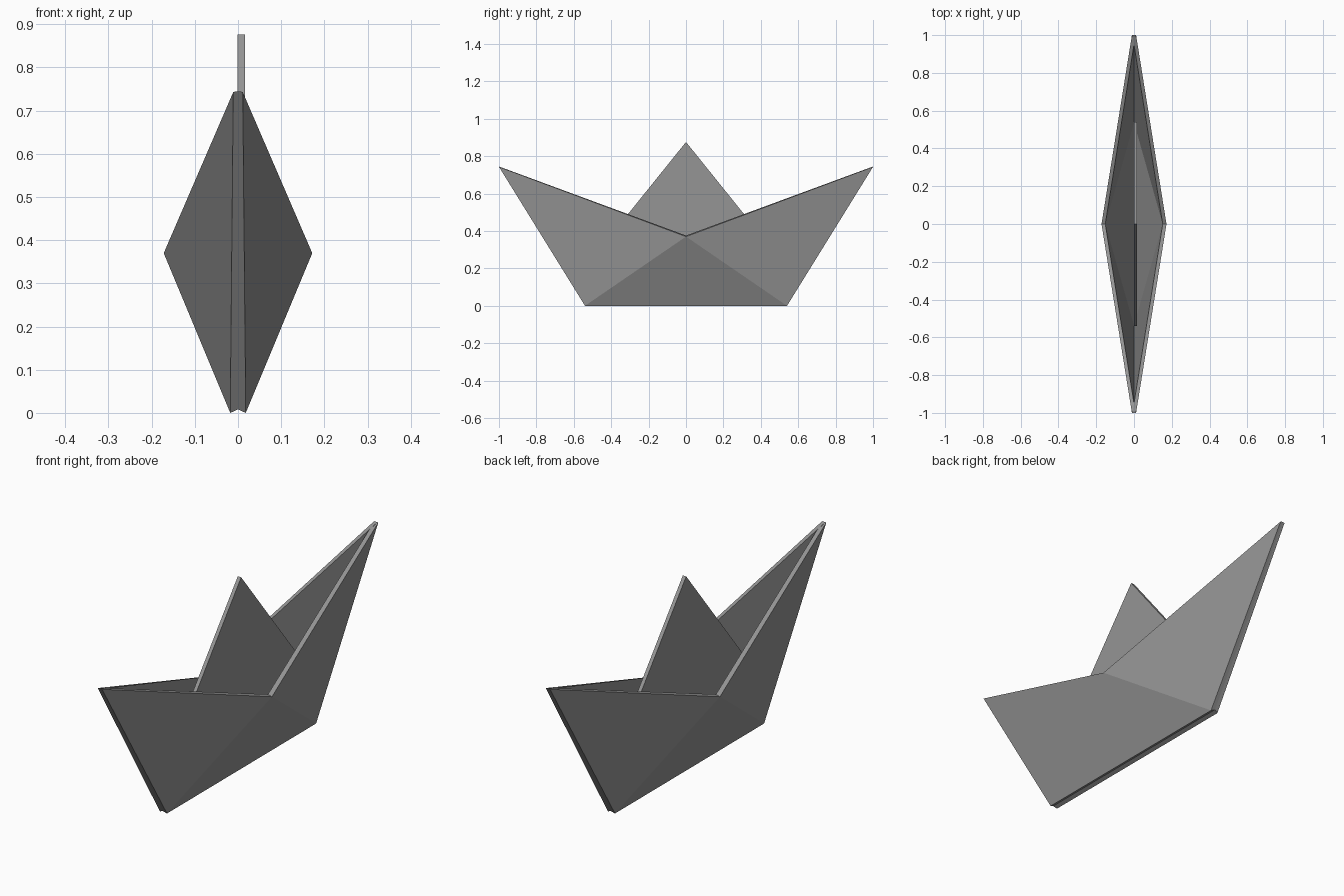
import bpy

if "Cube" in bpy.data.objects:
    bpy.data.objects.remove(bpy.data.objects["Cube"])

paper = bpy.data.materials.new("grey_paper")
paper.diffuse_color = (0.3, 0.3, 0.3, 1)
paper.use_nodes = True
paper.node_tree.nodes["Principled BSDF"].inputs["Base Color"].default_value = paper.diffuse_color


def add_mesh(name, verts, faces):
    mesh = bpy.data.meshes.new(name)
    mesh.from_pydata(verts, [], faces)
    mesh.materials.append(paper)
    obj = bpy.data.objects.new(name, mesh)
    bpy.context.collection.objects.link(obj)
    return obj


def sheet(name, front, back, panels, rim):
    """Closed thick sheet: outer panels, inner panels and the rim between them."""
    n = len(front)
    faces = list(panels)
    faces += [tuple(i + n for i in reversed(p)) for p in panels]
    for a, b in zip(rim, rim[1:] + rim[:1]):
        faces.append((b, a, a + n, b + n))
    return add_mesh(name, front + back, faces)


# Hull sides: three folded panels each (bow, keel, stern)
# order: bow tip, bow keel end, stern keel end, stern tip, middle of the rim
outer = [(0.011, -1, 0.743), (0.018, -0.54, 0), (0.018, 0.54, 0),
         (0.011, 1, 0.743), (0.172, 0, 0.37)]
inner = [(-0.008, -1, 0.745), (-0.002, -0.545, 0.009), (-0.002, 0.545, 0.009),
         (-0.008, 1, 0.745), (0.152, 0, 0.376)]
panels = [(0, 1, 4), (1, 2, 4), (2, 3, 4)]
rim = [0, 1, 2, 3, 4]
sheet("hull_side_right", outer, inner, panels, rim)


def flip(points):
    return [(-x, y, z) for x, y, z in points]


# The left side swaps the roles of both skins to keep normals outward
sheet("hull_side_left", flip(inner), flip(outer), panels, rim)

# Centre sail: peaked upright sheet standing in the hull
profile = [(-0.54, 0.012), (0.54, 0.012), (0.54, 0.205), (0, 0.876), (-0.54, 0.205)]
sheet("centre_sail",
      [(0.016, y, z) for y, z in profile],
      [(-0.001, y, z) for y, z in profile],
      [(0, 1, 2, 3, 4)], [0, 1, 2, 3, 4])
